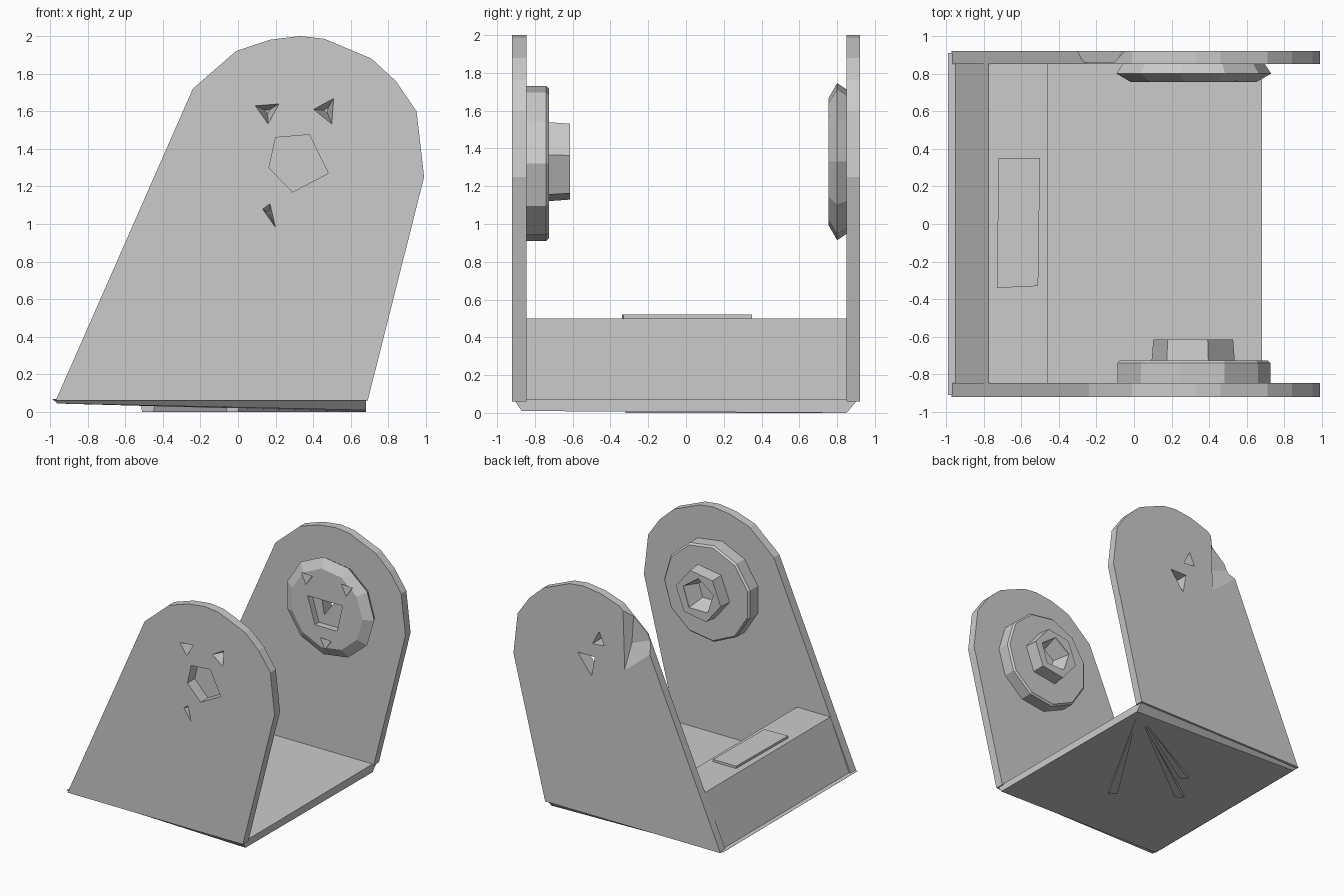
import bpy
import bmesh
from math import cos, sin, tau

cube = bpy.data.objects.get("Cube")
if cube:
    bpy.data.objects.remove(cube, do_unlink=True)

grey = bpy.data.materials.new("light_grey")
colour = (0.6, 0.6, 0.6, 1)
grey.diffuse_color = colour
grey.use_nodes = True
grey.node_tree.nodes["Principled BSDF"].inputs["Base Color"].default_value = colour


def loft(name, rings):
    """Join matching rings of points with quads and cap both ends."""
    bm = bmesh.new()
    loops = [[bm.verts.new(p) for p in ring] for ring in rings]
    n = len(loops[0])
    for a, b in zip(loops, loops[1:]):
        for i in range(n):
            j = (i + 1) % n
            bm.faces.new((a[i], a[j], b[j], b[i]))
    bm.faces.new(loops[0])
    bm.faces.new(loops[-1])
    bmesh.ops.recalc_face_normals(bm, faces=bm.faces)
    mesh = bpy.data.meshes.new(name)
    bm.to_mesh(mesh)
    bm.free()
    mesh.materials.append(grey)
    obj = bpy.data.objects.new(name, mesh)
    bpy.context.collection.objects.link(obj)
    return obj


def prism(name, outline, y0, y1):
    """Extrude an x-z outline along y."""
    return loft(name, [[(x, y, z) for x, z in outline] for y in (y0, y1)])


def polygon(cx, cz, r, n, turn=0.0):
    return [(cx + r * cos(tau * (i + turn) / n), cz + r * sin(tau * (i + turn) / n))
            for i in range(n)]


def turned(name, cx, cz, n, steps, turn=0.0):
    """Faceted disc along y from (y, radius) steps."""
    return loft(name, [[(x, y, z) for x, z in polygon(cx, cz, r, n, turn)]
                       for y, r in steps])


def carve(targets, cutters):
    """Subtract the cutters from the targets, then remove the cutters."""
    for obj in targets:
        for cutter in cutters:
            mod = obj.modifiers.new("cut", 'BOOLEAN')
            mod.operation, mod.solver, mod.object = 'DIFFERENCE', 'EXACT', cutter
        graph = bpy.context.evaluated_depsgraph_get()
        mesh = bpy.data.meshes.new_from_object(obj.evaluated_get(graph))
        obj.modifiers.clear()
        obj.data = mesh
    for cutter in cutters:
        bpy.data.objects.remove(cutter, do_unlink=True)


# Side plates: leaning sides with a rounded top
outline = [(-0.97, 0.06), (-0.24, 1.72), (-0.01, 1.92), (0.17, 1.98), (0.33, 2.0),
           (0.46, 1.985), (0.71, 1.88), (0.84, 1.76), (0.95, 1.6), (0.99, 1.25), (0.69, 0.06)]
front_plate = prism("front_plate", outline, -0.92, -0.845)
back_plate = prism("back_plate", outline, 0.85, 0.92)

# Round bosses on the inner faces, the front one with a hexagonal hub
front_boss = turned("front_boss", 0.31, 1.32, 11, [(-0.86, 0.415), (-0.74, 0.415), (-0.725, 0.4)])
front_hub = turned("front_hub", 0.315, 1.33, 6, [(-0.74, 0.225), (-0.615, 0.215)], 0.15)
back_boss = turned("back_boss", 0.31, 1.33, 11, [(0.86, 0.38), (0.8, 0.42), (0.755, 0.34)])

# Front plate: pentagonal recess and three small triangular holes
pentagon = [(0.2, 1.46), (0.38, 1.475), (0.48, 1.27), (0.29, 1.17), (0.165, 1.3)]
marks = [
    [(0.09, 1.63), (0.22, 1.64), (0.16, 1.53)],
    [(0.4, 1.61), (0.51, 1.67), (0.5, 1.53)],
    [(0.13, 1.08), (0.17, 1.11), (0.2, 0.98)],
]


def pit(outline, y0, y1):
    """Cutter that tapers to a small tip."""
    cx = sum(p[0] for p in outline) / len(outline)
    cz = sum(p[1] for p in outline) / len(outline)
    tip = [(cx + (x - cx) * 0.2, y1, cz + (z - cz) * 0.2) for x, z in outline]
    return loft("cutter", [[(x, y0, z) for x, z in outline], tip])


carve([front_plate, front_boss],
      [prism("cutter", pentagon, -0.95, -0.82)] + [pit(m, -0.925, -0.8) for m in marks])
carve([front_hub, front_boss],
      [turned("cutter", 0.315, 1.33, 5, [(-0.5, 0.15), (-0.63, 0.15), (-0.76, 0.1)], 0.25)])

# Back boss: slot and pits facing inward
slot = [(0.13, 1.4), (0.46, 1.4), (0.41, 1.17), (0.2, 1.17)]
carve([back_boss], [prism("cutter", slot, 0.7, 0.81)]
      + [pit(polygon(x, z, 0.07, 3, 0.2), 0.74, 0.83)
         for x, z in ((0.12, 1.55), (0.5, 1.55), (0.3, 1.04))])

# Back plate: two triangular openings and a dented shoulder
openings = [[(0.13, 1.54), (0.24, 1.53), (0.18, 1.65)], [(0.38, 1.42), (0.22, 1.42), (0.25, 1.25)]]
dent = loft("cutter", [
    [(-0.06, 0.93, 1.36), (-0.4, 0.93, 1.65), (-0.04, 0.93, 1.95)],
    [(-0.09, 0.86, 1.6), (-0.33, 0.86, 1.7), (-0.11, 0.86, 1.9)],
])
carve([back_plate, back_boss], [prism("cutter", o, 0.78, 0.95) for o in openings] + [dent])

# Base: thin floor whose underside rises toward -x, with chamfered lower edges
floor_top = [(-0.99, -0.91, 0.07), (0.68, -0.91, 0.07), (0.68, 0.91, 0.07), (-0.99, 0.91, 0.07)]
floor_bottom = [(-0.96, -0.87, 0.045), (0.68, -0.87, 0.01), (0.68, 0.85, 0.0), (-0.96, 0.87, 0.045)]
loft("base", [floor_bottom, floor_top])

# Narrow ribs under the base, spreading from one corner
for x, y in ((-0.03, -0.3), (-0.31, 0.26), (-0.48, 0.0)):
    loft("under_rib", [
        [(0.66, 0.83, 0.0), (0.66, 0.84, 0.0), (0.66, 0.84, 0.03), (0.66, 0.83, 0.03)],
        [(x - 0.03, y + 0.02, 0.0), (x + 0.03, y - 0.02, 0.0),
         (x + 0.04, y - 0.02, 0.05), (x - 0.04, y + 0.02, 0.05)],
    ])

# Raised step with a sloping outer face, and a thin pad on top
prism("rear_step", [(-0.955, 0.06), (-0.775, 0.5), (-0.46, 0.5), (-0.46, 0.06)], -0.85, 0.855)
pad = [(-0.73, -0.34), (-0.51, -0.33), (-0.5, 0.35), (-0.72, 0.35)]
loft("top_pad", [[(x, y, z) for x, y in pad] for z in (0.49, 0.52)])
